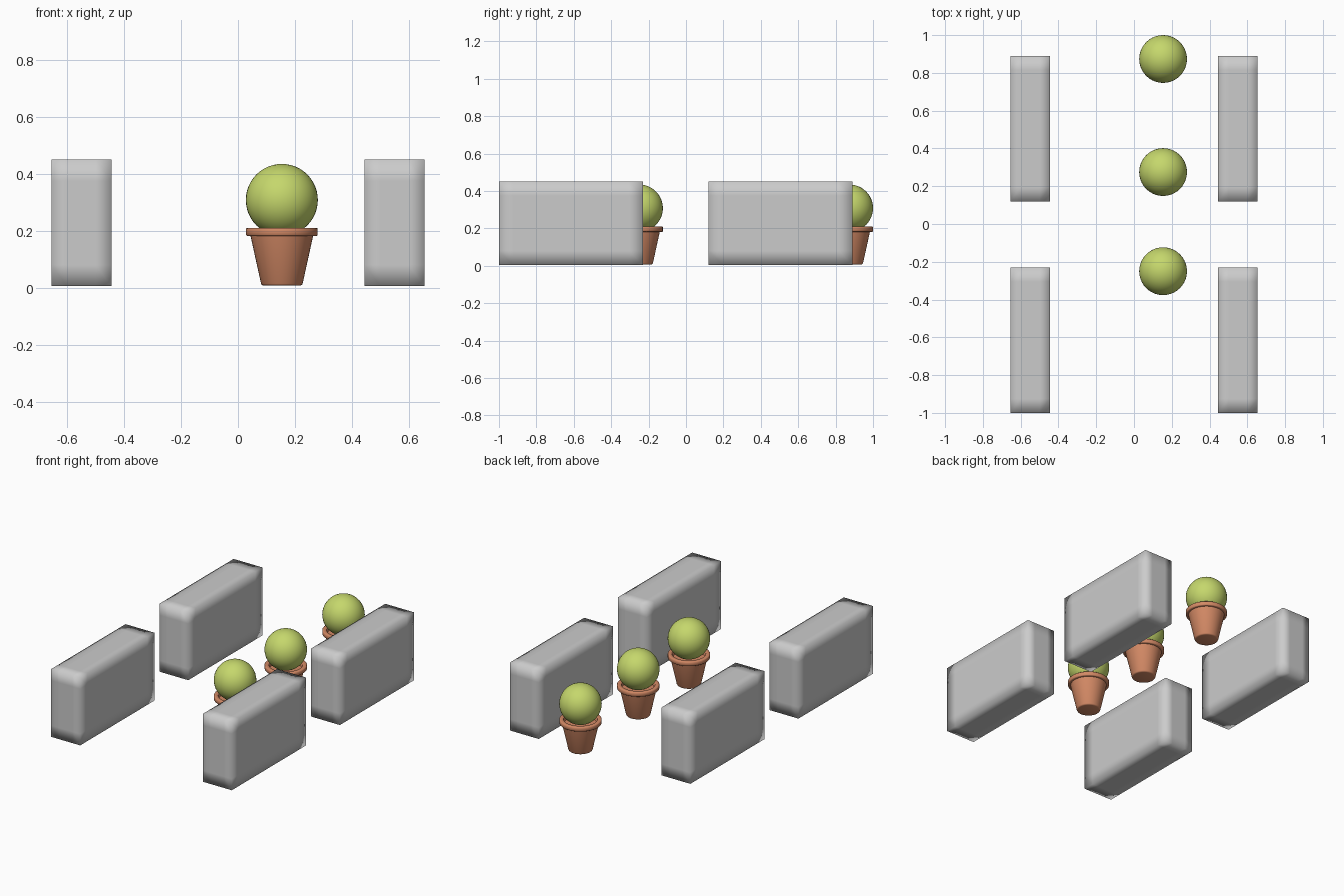
import bpy, bmesh, math
from mathutils import Vector

if "Cube" in bpy.data.objects:
    bpy.data.objects.remove(bpy.data.objects["Cube"])


def material(name, colour):
    m = bpy.data.materials.new(name)
    m.diffuse_color = (*colour, 1)
    m.use_nodes = True
    m.node_tree.nodes["Principled BSDF"].inputs["Base Color"].default_value = m.diffuse_color
    return m


TERRACOTTA = material("terracotta", (0.65, 0.25, 0.13))
GREEN = material("leaf_green", (0.56, 0.68, 0.15))


def add_object(name, bm, mat=None):
    bmesh.ops.recalc_face_normals(bm, faces=bm.faces)
    for f in bm.faces:
        f.smooth = True
    mesh = bpy.data.meshes.new(name)
    bm.to_mesh(mesh)
    bm.free()
    if mat:
        mesh.materials.append(mat)
    ob = bpy.data.objects.new(name, mesh)
    bpy.context.collection.objects.link(ob)
    return ob


# Soft-shaded box with holding loops near its edges
def block(name, centre, size, margins):
    bm = bmesh.new()
    bmesh.ops.create_cube(bm, size=1)
    bmesh.ops.scale(bm, vec=size, verts=bm.verts)
    for axis in range(3):
        for side in (-1, 1):
            point, normal = Vector(), Vector()
            point[axis] = side * (size[axis] / 2 - margins[axis])
            normal[axis] = 1
            bmesh.ops.bisect_plane(bm, geom=bm.verts[:] + bm.edges[:] + bm.faces[:],
                                   plane_co=point, plane_no=normal)
    add_object(name, bm).location = centre


# Revolved pot: outer wall, rim, inner lip and soil level
POT = [(0, 0.007), (0.064, 0.007), (0.070, 0.009), (0.073, 0.014),
       (0.110, 0.182), (0.123, 0.182), (0.126, 0.185), (0.126, 0.207),
       (0.123, 0.210), (0.103, 0.210), (0.100, 0.207), (0.097, 0.180), (0, 0.180)]


def pot(name, x, y):
    bm = bmesh.new()
    vs = [bm.verts.new((r, 0, z)) for r, z in POT]
    es = [bm.edges.new(p) for p in zip(vs, vs[1:])]
    bmesh.ops.spin(bm, geom=vs + es, cent=(0, 0, 0), axis=(0, 0, 1),
                   angle=math.tau, steps=40, use_duplicate=False)
    bmesh.ops.remove_doubles(bm, verts=bm.verts, dist=0.0001)
    ob = add_object(name, bm, TERRACOTTA)
    ob.location = (x, y, 0)
    ob.data.set_sharp_from_angle(angle=math.radians(50))


def bush(name, x, y):
    bm = bmesh.new()
    bmesh.ops.create_uvsphere(bm, u_segments=40, v_segments=24, radius=0.1265)
    add_object(name, bm, GREEN).location = (x, y, 0.308)


# Four blocks in two rows
for side, x in (("left", -0.55), ("right", 0.55)):
    for row, y in (("front", -0.615), ("back", 0.505)):
        block(f"{row}_{side}_block", (x, y, 0.2275), (0.21, 0.77, 0.445), (0.055, 0.075, 0.075))

# Three potted round bushes
for row, y in (("front", -0.25), ("middle", 0.275), ("back", 0.8735)):
    pot(f"{row}_pot", 0.154, y)
    bush(f"{row}_bush", 0.154, y)
